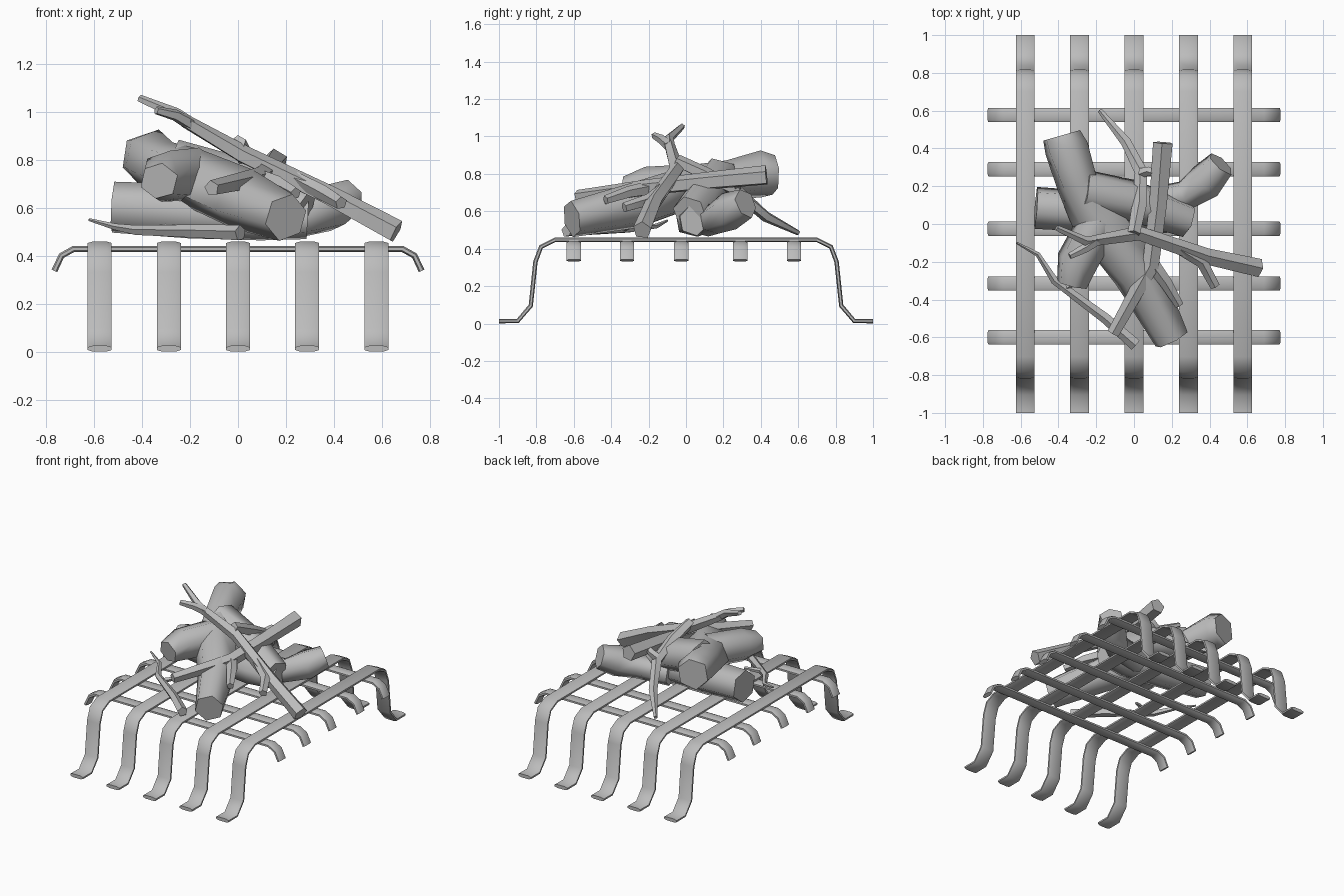
import bpy, bmesh, math, random
from mathutils import Vector

random.seed(4)
cube = bpy.data.objects.get("Cube")
if cube:
    bpy.data.objects.remove(cube)

grey = bpy.data.materials.new("plain_grey")
grey.use_nodes = True
colour = (0.5, 0.5, 0.5, 1)
grey.diffuse_color = colour
grey.node_tree.nodes["Principled BSDF"].inputs["Base Color"].default_value = colour


def sweep(name, path, section, sizes, up=(0, 0, 1), side=None, jitter=0.0):
    """Sweep a closed cross-section along a path and cap both ends."""
    pts = [Vector(p) for p in path]
    bm = bmesh.new()
    rings = []
    for i, p in enumerate(pts):
        before = (p - pts[i - 1]).normalized() if i else Vector()
        after = (pts[i + 1] - p).normalized() if i < len(pts) - 1 else Vector()
        t = (before + after).normalized()
        s = Vector(side) if side else t.cross(Vector(up)).normalized()
        n = s.cross(t).normalized()
        ring = []
        for u, v in section:
            k = sizes[i] * (1 + random.uniform(-jitter, jitter))
            ring.append(bm.verts.new(p + (s * u + n * v) * k))
        rings.append(ring)
    count = len(section)
    for a, b in zip(rings, rings[1:]):
        for j in range(count):
            k = (j + 1) % count
            bm.faces.new((a[j], a[k], b[k], b[j]))
    bm.faces.new(rings[0][::-1])
    bm.faces.new(rings[-1])
    bmesh.ops.recalc_face_normals(bm, faces=bm.faces)
    mesh = bpy.data.meshes.new(name)
    bm.to_mesh(mesh)
    bm.free()
    mesh.materials.append(grey)
    obj = bpy.data.objects.new(name, mesh)
    bpy.context.collection.objects.link(obj)
    bpy.ops.object.select_all(action='DESELECT')
    obj.select_set(True)
    bpy.context.view_layer.objects.active = obj
    bpy.ops.object.shade_smooth_by_angle(angle=math.radians(65))
    return obj


def polygon(sides, turn=0.0):
    return [(math.cos(turn + math.tau * i / sides), math.sin(turn + math.tau * i / sides))
            for i in range(sides)]


def flat_bar(half_width, half_thick):
    w, h = half_width, half_thick
    return [(w, -h * .5), (w, h * .5), (w * .6, h), (-w * .6, h),
            (-w, h * .5), (-w, -h * .5), (-w * .6, -h), (w * .6, -h)]


def mirrored(half):
    return half + [(-a, z) for a, z in reversed(half)]


# Long bars with bent legs and feet
leg = mirrored([(-1, .013), (-.9, .013), (-.83, .095), (-.805, .33), (-.775, .41), (-.7, .447)])
for i in range(5):
    x = (i - 2) * .288
    sweep(f"long_bar_{i + 1}", [(x, y, z) for y, z in leg], flat_bar(.05, .012),
          [1] * len(leg), side=(1, 0, 0))

# Cross bars with drooping ends
droop = mirrored([(-.765, .337), (-.735, .4), (-.685, .428)])
for i, y in enumerate((-.6, -.315, -.025, .29, .577)):
    sweep(f"cross_bar_{i + 1}", [(x, y, z) for x, z in droop], flat_bar(.038, .013),
          [1] * len(droop), side=(0, 1, 0))


def log(name, path, sizes):
    sweep(name, path, polygon(6, .3), sizes, jitter=.07)


def twig(name, path, sizes):
    sweep(name, path, polygon(5, .2), sizes, jitter=.05)


# Thick logs and their stubs
log("main_log", [(.2, -.61, .56), (.02, -.26, .63), (-.2, .02, .73), (-.3, .22, .77),
                 (-.36, .4, .8), (-.38, .47, .8)], [.1, .13, .13, .11, .125, .11])
log("main_log_stub", [(-.33, -.32, .71), (-.3, -.2, .73), (-.18, .02, .74)], [.08, .11, .12])
log("upper_log", [(-.27, .17, .77), (0, .12, .7), (.28, .02, .59)], [.12, .11, .09])
log("lower_log", [(-.52, .085, .6), (-.2, .06, .58), (.1, .04, .56), (.29, .04, .55)],
    [.11, .115, .1, .08])
log("curved_log", [(.05, .1, .55), (.27, .15, .56), (.38, .23, .6), (.46, .32, .64)],
    [.09, .08, .1, .08])

# Leaning branch with a forked tip
twig("leaning_branch", [(.66, -.235, .5), (.38, -.17, .65), (.02, -.05, .82), (-.22, -.09, .96)],
     [.052, .045, .04, .03])
twig("fork_tip_back", [(-.2, -.09, .95), (-.26, -.09, .99), (-.41, -.02, 1.055)], [.03, .026, .016])
twig("fork_tip_front", [(-.2, -.09, .95), (-.26, -.13, .985), (-.34, -.17, 1.005)], [.03, .025, .018])
twig("leaning_branch_stub", [(.24, -.13, .72), (.36, -.2, .66), (.43, -.33, .62)], [.03, .033, .028])

# Crossing branch with a stub
twig("crossing_branch", [(.155, .43, .79), (.13, .1, .76), (.09, -.22, .725), (-.11, -.58, .68)],
     [.055, .05, .045, .033])
twig("crossing_branch_stub", [(.09, -.2, .72), (.17, -.31, .7), (.24, -.43, .66)], [.04, .035, .025])

# Bent branch resting on the grate
twig("bent_branch", [(-.18, .6, .485), (-.04, .43, .57), (.04, .27, .71), (.03, .1, .8), (0, -.05, .87)],
     [.014, .03, .035, .04, .035])
twig("bent_branch_stub", [(.04, .27, .73), (.08, .28, .76), (.13, .26, .78)], [.03, .025, .02])

# Thin twig lying at the front
twig("thin_twig", [(-.62, -.1, .55), (-.51, -.16, .52), (-.42, -.3, .505), (-.15, -.5, .5), (.01, -.64, .495)],
     [.006, .014, .022, .03, .034])
twig("thin_twig_stub", [(-.36, -.34, .505), (-.3, -.3, .52), (-.26, -.29, .52)], [.018, .014, .01])
